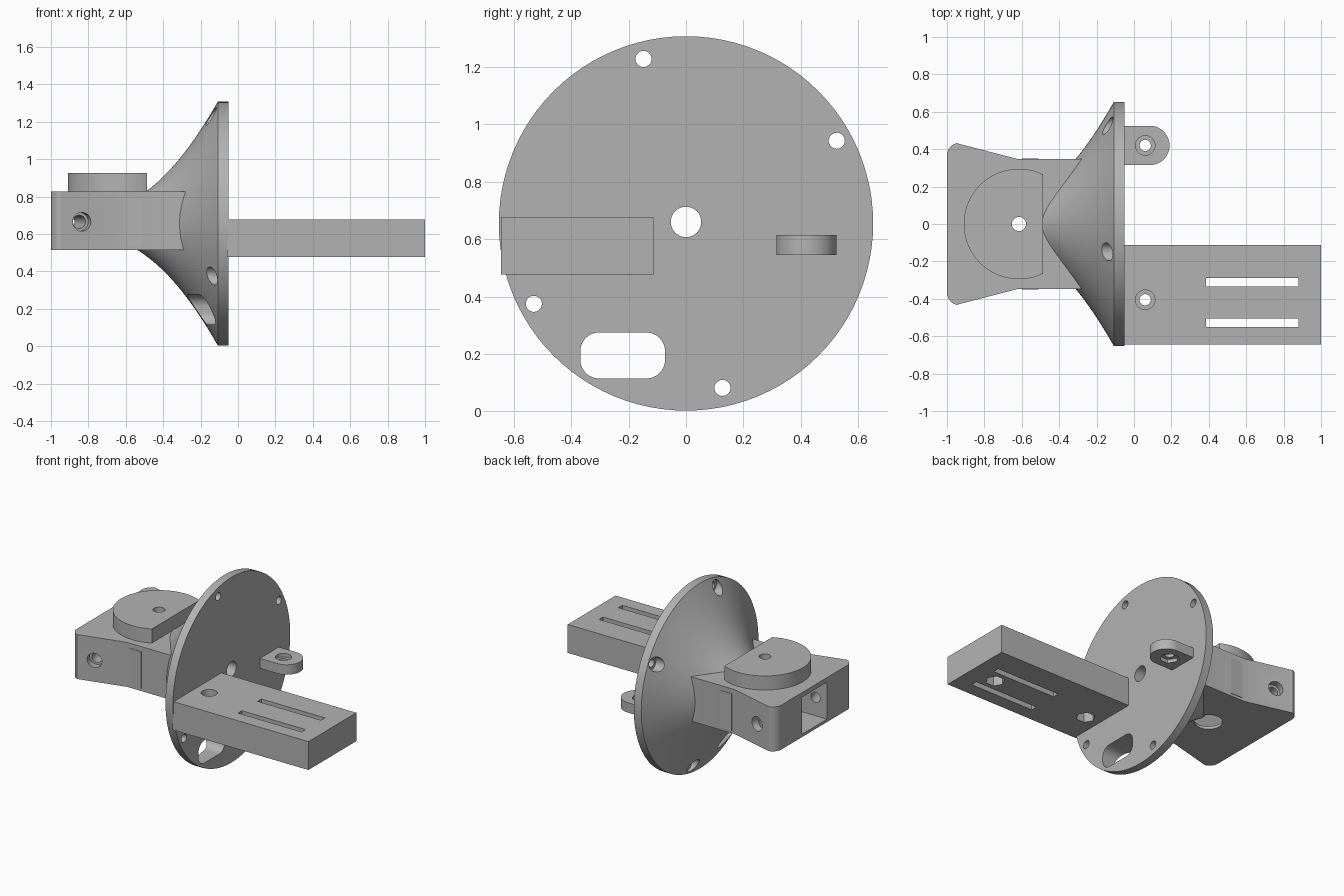
import bpy
import bmesh
from math import cos, sin, pi, radians
from mathutils import Matrix, Vector

cube = bpy.data.objects.get("Cube")
if cube:
    bpy.data.objects.remove(cube, do_unlink=True)

grey = bpy.data.materials.new("plain grey")
grey.use_nodes = True
COLOUR = (0.45, 0.45, 0.45, 1)
grey.diffuse_color = COLOUR
grey.node_tree.nodes["Principled BSDF"].inputs["Base Color"].default_value = COLOUR

MID = 0.655  # height of the main axis


# Outline helpers
def arc(cx, cy, r, start=0, end=360, n=48):
    full = end - start == 360
    steps = n if full else n + 1
    return [(cx + r * cos(radians(start + (end - start) * i / n)),
             cy + r * sin(radians(start + (end - start) * i / n))) for i in range(steps)]


def rect(x0, x1, y0, y1, r=0):
    if not r:
        return [(x0, y0), (x1, y0), (x1, y1), (x0, y1)]
    return (arc(x1 - r, y1 - r, r, 0, 90, 10) + arc(x0 + r, y1 - r, r, 90, 180, 10)
            + arc(x0 + r, y0 + r, r, 180, 270, 10) + arc(x1 - r, y0 + r, r, 270, 360, 10))


# Solid helpers
def make_object(name, bm):
    bmesh.ops.recalc_face_normals(bm, faces=bm.faces)
    mesh = bpy.data.meshes.new(name)
    bm.to_mesh(mesh)
    bm.free()
    mesh.materials.append(grey)
    ob = bpy.data.objects.new(name, mesh)
    bpy.context.collection.objects.link(ob)
    return ob


def prism(name, outline, low, high, axis="z"):
    """Extrude an outline along z (outline in x, y) or along x (outline in y, z)."""
    bm = bmesh.new()
    place = (lambda a, b, h: (a, b, h)) if axis == "z" else (lambda a, b, h: (h, a, b))
    base = bm.faces.new([bm.verts.new(place(a, b, low)) for a, b in outline])
    top = bmesh.ops.extrude_face_region(bm, geom=[base])
    verts = [v for v in top["geom"] if isinstance(v, bmesh.types.BMVert)]
    bmesh.ops.translate(bm, verts=verts, vec=Vector(place(0, 0, high - low)))
    return make_object(name, bm)


def cut(target, cutters):
    for c in cutters:
        c.hide_render = True
        mod = target.modifiers.new("cut", "BOOLEAN")
        mod.operation = "DIFFERENCE"
        mod.solver = "EXACT"
        mod.object = c
        bpy.context.view_layer.objects.active = target
        bpy.ops.object.modifier_apply(modifier=mod.name)


def drop(cutters):
    for c in cutters:
        bpy.data.objects.remove(c, do_unlink=True)


def screw_hole(x, y, top, bottom, bore, nut):
    """Round counterbore above, hexagonal nut pocket below, narrow hole between."""
    return [prism("cutter", arc(x, y, 0.03), bottom - 0.1, top + 0.1),
            prism("cutter", arc(x, y, 0.052), top - bore, top + 0.1),
            prism("cutter", arc(x, y, 0.062, n=6), bottom - 0.1, bottom + nut)]


# Round flange with a flared back, turned about the x axis
flare = [(-0.108 - t, 0.652 - 1.767 * t + 1.347 * t * t)
         for t in [0.46 * i / 24 for i in range(25)]]
bm = bmesh.new()
rings = []
for x, r in [(-0.05, 0.652)] + flare:
    rings.append([bm.verts.new((x, a, b)) for a, b in arc(0, MID, r, n=96)])
for one, two in zip(rings, rings[1:]):
    for i in range(96):
        j = (i + 1) % 96
        bm.faces.new((one[i], one[j], two[j], two[i]))
bm.faces.new(rings[0])
bm.faces.new(rings[-1])
flange = make_object("flared_flange", bm)

# Head block that tapers towards the flange
corner = arc(-0.93, 0.365, 0.07, 180, 106, 10)
half = corner + [(-0.62, 0.347), (-0.2, 0.347)]
head = prism("head_block", half + [(x, -y) for x, y in reversed(half)], 0.515, 0.828)

# Turntable with one flat side
turntable = prism("turntable", arc(-0.615, 0, 0.295, 64, 296, 64), 0.82, 0.927)

# Arm and small tab on the flat face of the flange
arm = prism("slotted_arm", rect(-0.06, 1, -0.645, -0.113), 0.477, 0.677)
tab = prism("mounting_tab", [(-0.06, 0.315)] + arc(0.085, 0.42, 0.105, -90, 90, 32)
            + [(-0.06, 0.525)], 0.545, 0.615)

# Pocket and axial bore shared by the head and flange
shared = [prism("cutter", rect(-1.1, -0.51, -0.14, 0.14), 0.535, 0.795),
          prism("cutter", arc(0, MID + 0.005, 0.053), -0.6, 0.1, "x")]
cut(flange, shared)
cut(head, shared)
drop(shared)

# Flange screw holes with wide bores on the flared side, and a cable opening
holes = [prism("cutter", rect(-0.368, -0.073, 0.115, 0.275, 0.065), -0.7, 0.1, "x")]
for y, z in [(-0.148, 1.228), (0.525, 0.943), (-0.53, 0.375), (0.127, 0.082)]:
    holes.append(prism("cutter", arc(y, z, 0.028), -0.7, 0.1, "x"))
    holes.append(prism("cutter", arc(y, z, 0.048), -0.7, -0.1, "x"))
cut(flange, holes)
drop(holes)

# Vertical pivot hole through the turntable and head, wide below
pivot = [prism("cutter", arc(-0.615, 0, 0.038), 0.7, 1)]
cut(turntable, pivot)
pivot.append(prism("cutter", arc(-0.615, 0, 0.09), 0.4, 0.6))

# Stepped side holes square to the tapered walls
for side in (-1, 1):
    for r, depth in ((0.05, 0.05), (0.035, 0.32)):
        c = prism("cutter", arc(0, 0, r), -depth, 0.1)
        c.data.transform(Matrix.Translation((-0.835, side * 0.403, 0.665))
                         @ Matrix.Rotation(side * radians(16), 4, "Z")
                         .inverted()
                         @ Matrix.Rotation(-side * pi / 2, 4, "X"))
        pivot.append(c)
cut(head, pivot)
drop(pivot)

# Thin raised pads on the sides of the head
for side, name in ((-1, "right_pad"), (1, "left_pad")):
    prism(name, rect(-0.6, -0.51, *sorted((side * 0.33, side * 0.35))), 0.533, 0.793)

# Arm slots, screw hole and blind nut pocket
arm_cuts = screw_hole(0.06, -0.405, 0.677, 0.477, 0.06, 0.07)
for y in (-0.312, -0.528):
    arm_cuts.append(prism("cutter", rect(0.385, 0.88, y - 0.022, y + 0.022), 0.3, 0.8))
arm_cuts.append(prism("cutter", arc(0.795, -0.42, 0.062, n=6), 0.3, 0.547))
cut(arm, arm_cuts)
drop(arm_cuts)

# Tab screw hole
tab_cuts = screw_hole(0.06, 0.42, 0.615, 0.545, 0.025, 0.025)
cut(tab, tab_cuts)
drop(tab_cuts)

# Smooth the curved walls, keep hard edges
for ob in (flange, head, turntable, arm, tab):
    bpy.ops.object.select_all(action="DESELECT")
    ob.select_set(True)
    bpy.context.view_layer.objects.active = ob
    bpy.ops.object.shade_smooth_by_angle(angle=radians(30))
